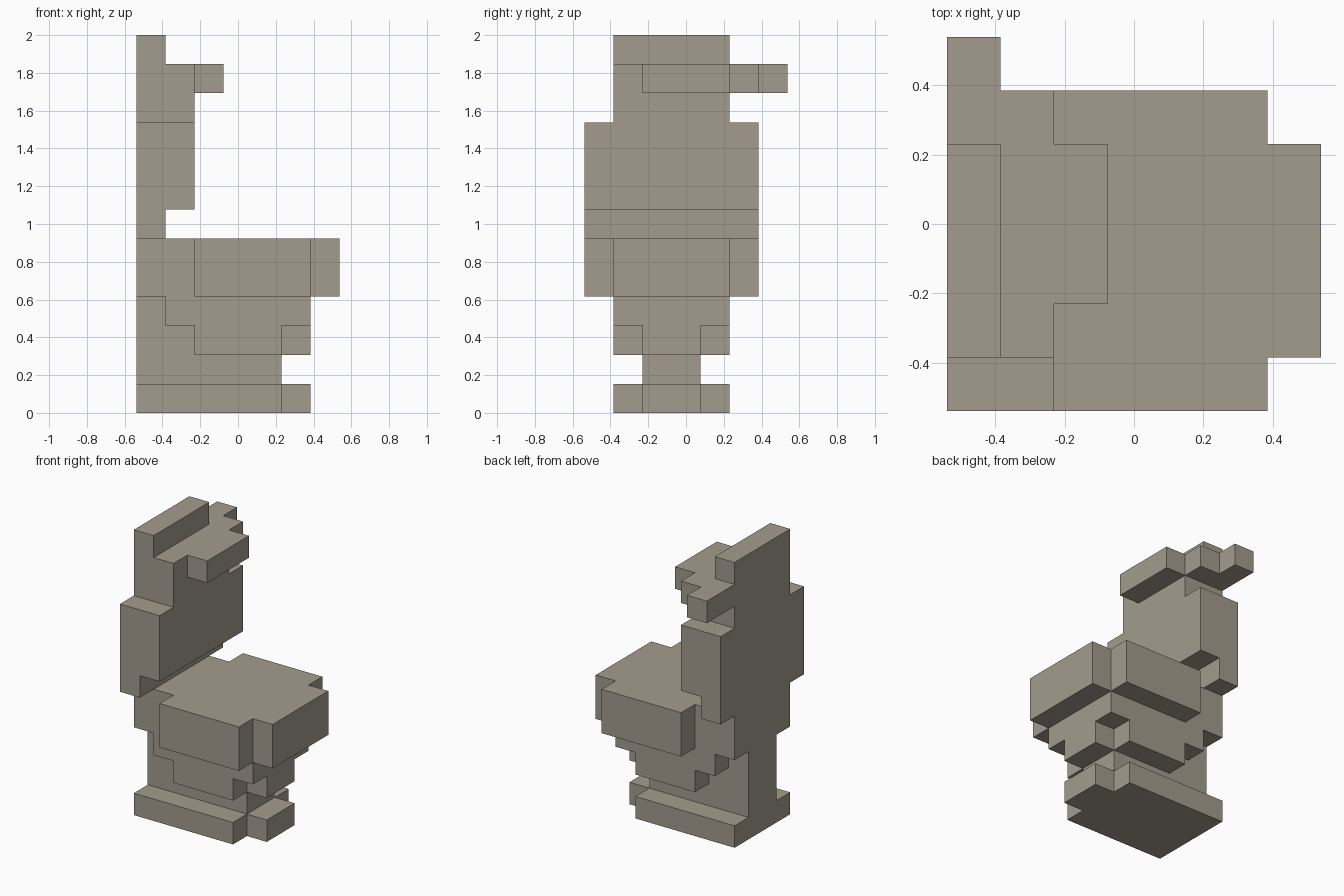
import bpy, bmesh

cube = bpy.data.objects.get("Cube")
if cube:
    bpy.data.objects.remove(cube, do_unlink=True)

U = 2 / 13      # one block; the model is 7 x 7 x 13 blocks
HALF = 3.5      # plan offset that centres the blocks

stone = bpy.data.materials.new("warm grey stone")
stone.use_nodes = True
colour = (0.366, 0.332, 0.27, 1)
stone.diffuse_color = colour
stone.node_tree.nodes["Principled BSDF"].inputs["Base Color"].default_value = colour


def slab(name, outline, z0, z1):
    """Extrude a plan outline (in blocks, counter-clockwise) from z0 to z1."""
    bm = bmesh.new()
    base = bm.faces.new([bm.verts.new(((x - HALF) * U, (y - HALF) * U, z0 * U))
                         for x, y in outline])
    top = bmesh.ops.extrude_face_region(bm, geom=[base])["geom"]
    bmesh.ops.translate(bm, vec=(0, 0, (z1 - z0) * U),
                        verts=[v for v in top if isinstance(v, bmesh.types.BMVert)])
    bmesh.ops.recalc_face_normals(bm, faces=bm.faces)
    mesh = bpy.data.meshes.new(name)
    bm.to_mesh(mesh)
    bm.free()
    mesh.materials.append(stone)
    obj = bpy.data.objects.new(name, mesh)
    bpy.context.collection.objects.link(obj)


def stepped(*runs):
    """Outline mirrored about y = 3 from (x start, x end, half width) runs."""
    near = [(x, 3 - w) for a, b, w in runs for x in (a, b)]
    return near + [(x, 6 - y) for x, y in reversed(near)]


# Foot and pedestal
slab("foot", stepped((0, 5, 2), (5, 6, 1)), 0, 1)
slab("pedestal", stepped((0, 5, 1)), 1, 2)

# Bowl widening upwards
slab("lower_bowl", stepped((0, 2, 1), (2, 5, 2), (5, 6, 1)), 2, 3)
slab("upper_bowl", stepped((0, 1, 1), (1, 6, 2)), 3, 4)
slab("seat", stepped((0, 2, 2), (2, 6, 3), (6, 7, 2)), 4, 6)

# Upright back panel
slab("back_hinge", stepped((0, 1, 3)), 6, 7)
slab("back_panel", stepped((0, 2, 3)), 7, 10)
slab("back_neck", stepped((0, 2, 2)), 10, 11)

# Ledge with an offset lip and a side arm
slab("ledge", [(0, 1), (2, 1), (2, 2), (3, 2), (3, 5), (2, 5),
               (2, 6), (1, 6), (1, 7), (0, 7)], 11, 12)
slab("top_ridge", stepped((0, 1, 2)), 12, 13)
